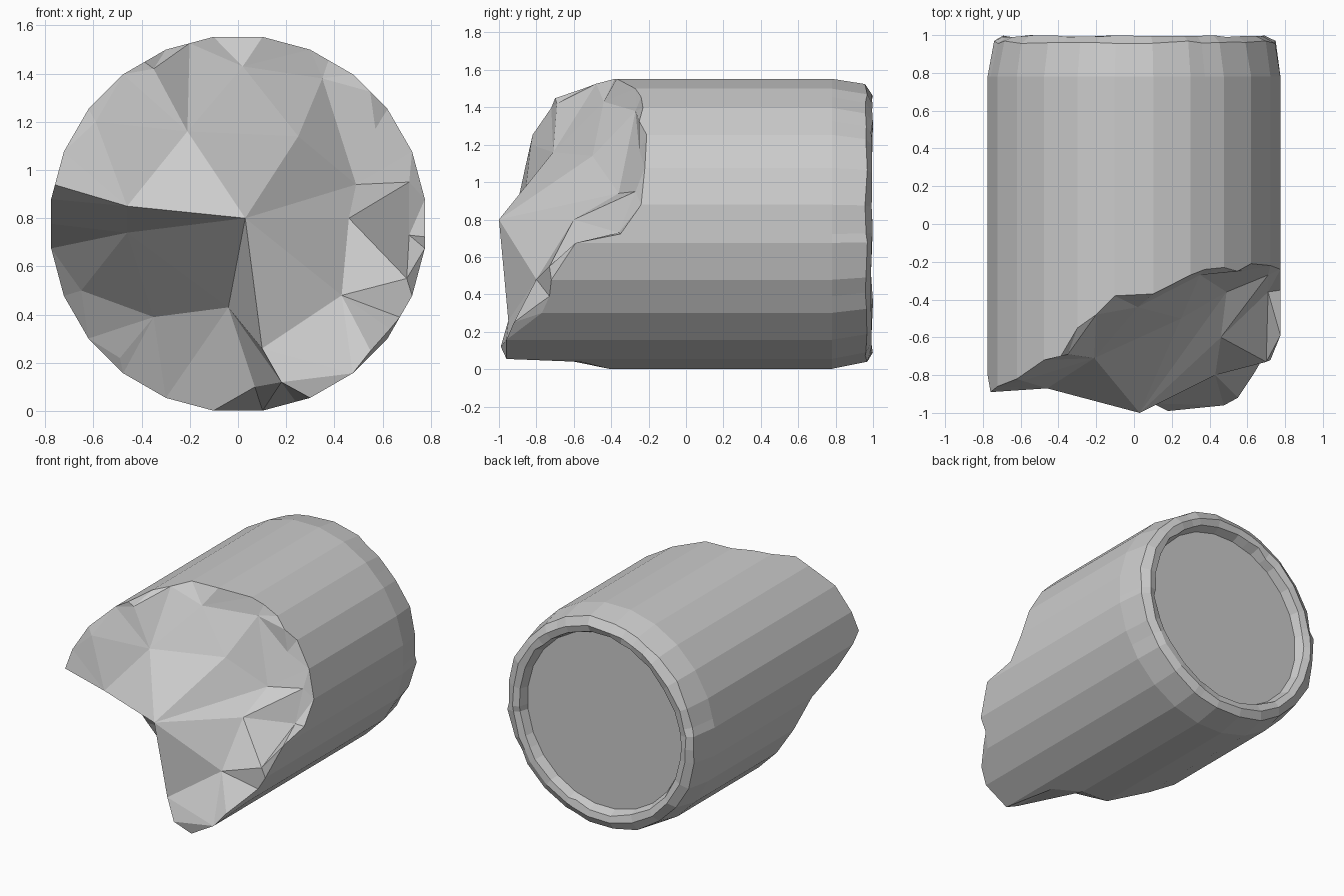
import bpy, bmesh, math, random
from mathutils import Vector
from mathutils.geometry import delaunay_2d_cdt

if "Cube" in bpy.data.objects:
    bpy.data.objects.remove(bpy.data.objects["Cube"])

random.seed(4)
R, CZ = 0.782, 0.777

# Depth (y) of the broken rim at the 24 corners, counter-clockwise from +x
corner_y = [-.24, -.22, -.21, -.23, -.27, -.37, -.38, -.55, -.72, -.82, -.86, -.80,
            -.33, -.20, -.15, -.15, -.20, -.40, -.41, -.96, -.96, -.77, -.72, -.59]
rim = {7.5 + 15 * k: y for k, y in enumerate(corner_y)}
# Extra chips between corners (angle: depth)
rim.update({45: -.25, 61: -.24, 105: -.48, 120: -.70, 168: -.89, 180: -.62,
            288: -.56, 330: -.73, 356: -.35})
angles = sorted(rim)
N = len(angles)

# Inner points of the fractured face (x, y, z)
inner = {
    "peak": (.03, -1.0, .80), "ridge": (-.46, -.87, .85), "notch": (-.46, -.67, .74),
    "upper_left": (-.21, -.71, 1.16), "upper_right": (.25, -.50, 1.14),
    "top_right": (.35, -.27, 1.38), "right": (.49, -.36, .94), "mid_right": (.46, -.60, .80),
    "low_right": (.43, -.80, .48), "low_mid": (-.04, -.53, .43), "low_ridge": (.10, -.95, .26),
    "toe": (.18, -.99, .12), "toe_side": (.07, -.60, .10), "low_left": (-.35, -.31, .39),
    "chip_a": (-.49, -.18, .22), "chip_b": (-.35, -.69, 1.42), "chip_c": (-.59, -.83, 1.20),
    "chip_d": (.57, -.25, 1.17), "chip_e": (.71, -.27, .95), "chip_f": (.70, -.73, .55),
    "chip_g": (.55, -.92, .25), "chip_h": (.63, -.80, .34), "chip_i": (-.65, -.26, .50),
    "chip_j": (.71, -.36, .73), "chip_k": (.02, -.44, 1.43),
}
# Creases between inner points; numbers are rim angles
creases = [("peak", n) for n in ("ridge", "notch", "low_mid", "low_ridge", "upper_left",
                                 "upper_right", "right", "mid_right", "low_right")]
creases += [("low_ridge", "toe"), ("low_mid", "low_ridge"), ("upper_right", "top_right"),
            ("top_right", "right"), ("upper_left", "chip_b"), ("ridge", 168), ("notch", 180),
            ("low_mid", "low_left"), ("notch", "low_left"), ("low_mid", "toe"),
            ("mid_right", "chip_j"), ("low_right", "chip_f")]

bm = bmesh.new()


def ring(radius, depth, jitter=0.0):
    """24-sided ring round the y axis; depth maps an angle to y."""
    out = []
    for deg in angles:
        off = math.radians(deg % 15 - 7.5)
        # corners lie at offset 0; other points sit on the flat between corners
        to_mid = math.radians(7.5) - abs(off)
        r = radius * math.cos(math.radians(7.5)) / math.cos(to_mid)
        r -= random.uniform(0, jitter)
        a = math.radians(deg)
        out.append(bm.verts.new((r * math.cos(a), depth(deg) - random.uniform(0, jitter),
                                 CZ + r * math.sin(a))))
    return out


# Shaft, worn back edge and recessed back disc
rings = [ring(R, lambda d: rim[d]), ring(R, lambda d: .78), ring(.757, lambda d: .97, .015),
         ring(.70, lambda d: 1.0, .012), ring(.655, lambda d: .99, .015),
         ring(.625, lambda d: .92)]
for a, b in zip(rings, rings[1:]):
    for k in range(N):
        n = (k + 1) % N
        bm.faces.new((a[k], a[n], b[n], b[k]))
bm.faces.new(rings[-1])

# Fractured front face
names = list(inner)
front = rings[0] + [bm.verts.new(inner[n]) for n in names]


def index(p):
    return N + names.index(p) if isinstance(p, str) else angles.index(p)


flat = [Vector((v.co.x, v.co.z)) for v in front]
edges = [(k, (k + 1) % N) for k in range(N)] + [(index(a), index(b)) for a, b in creases]
_, _, tris, orig, _, _ = delaunay_2d_cdt(flat, edges, [], 1, 1e-5)
for t in tris:
    bm.faces.new([front[orig[i][0]] for i in t])

bmesh.ops.recalc_face_normals(bm, faces=bm.faces)
mesh = bpy.data.meshes.new("broken_column")
bm.to_mesh(mesh)
bm.free()
bpy.context.collection.objects.link(bpy.data.objects.new("broken_column", mesh))
